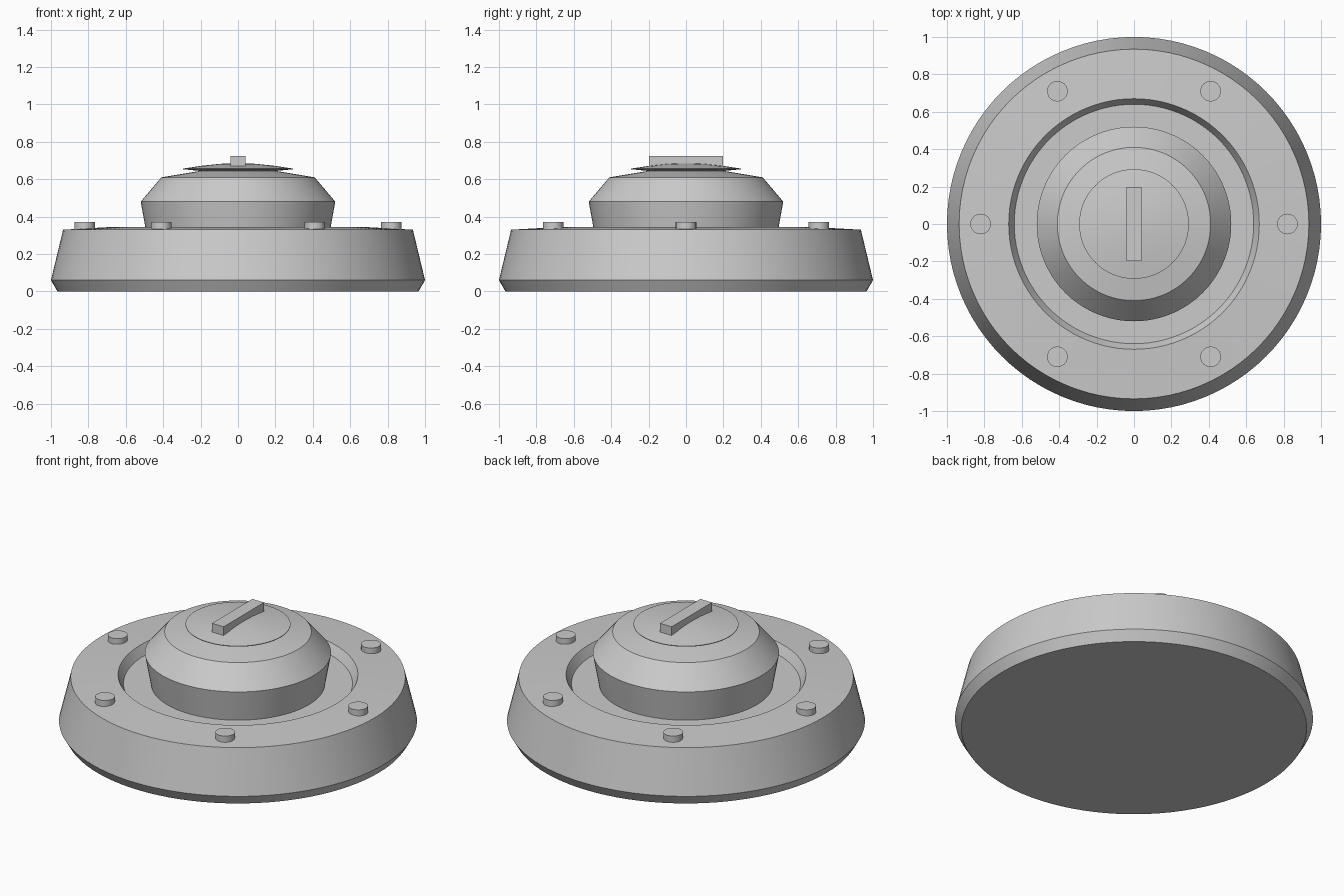
import bpy
import math

cube = bpy.data.objects.get("Cube")
if cube:
    bpy.data.objects.remove(cube, do_unlink=True)

# Single grey finish
grey = bpy.data.materials.new("plain_grey")
grey.use_nodes = True
colour = (0.6, 0.6, 0.6, 1)
grey.diffuse_color = colour
grey.node_tree.nodes["Principled BSDF"].inputs["Base Color"].default_value = colour


def finish(obj, name, angle=20):
    obj.name = name
    obj.data.materials.clear()
    obj.data.materials.append(grey)
    bpy.ops.object.select_all(action='DESELECT')
    obj.select_set(True)
    bpy.context.view_layer.objects.active = obj
    bpy.ops.object.shade_smooth_by_angle(angle=math.radians(angle))
    return obj


def lathe(name, profile, sides=96, angle=20):
    """Revolve (radius, height) points around z, bottom first; radius 0 is a pole."""
    verts, rings = [], []
    for r, z in profile:
        n = sides if r > 0 else 1
        rings.append(range(len(verts), len(verts) + n))
        verts += [(r * math.cos(math.tau * i / sides),
                   r * math.sin(math.tau * i / sides), z) for i in range(n)]
    faces = []
    for a, b in zip(rings, rings[1:]):
        for i in range(sides):
            j = (i + 1) % sides
            if len(a) == 1:
                faces.append((a[0], b[j], b[i]))
            elif len(b) == 1:
                faces.append((a[i], a[j], b[0]))
            else:
                faces.append((a[i], a[j], b[j], b[i]))
    mesh = bpy.data.meshes.new(name)
    mesh.from_pydata(verts, [], faces)
    obj = bpy.data.objects.new(name, mesh)
    bpy.context.collection.objects.link(obj)
    return finish(obj, name, angle)


# Wide base with a shallow recess in its top
lathe("base", [(0, 0), (0.965, 0), (1, 0.06), (0.935, 0.33),
               (0.67, 0.345), (0.64, 0.29), (0, 0.29)])

# Central hub, flared below and bevelled above
lathe("hub", [(0, 0.285), (0.485, 0.285), (0.52, 0.48),
              (0.41, 0.61), (0.2, 0.645), (0, 0.645)], angle=8)

# Thin domed cap
lathe("cap", [(0, 0.64), (0.2, 0.644), (0.293, 0.653), (0.293, 0.657),
              (0.2, 0.671), (0.1, 0.682), (0, 0.687)])

# Raised grip bar across the cap
bpy.ops.mesh.primitive_cube_add(size=1, location=(0, 0, 0.695))
grip = bpy.context.object
grip.scale = (0.08, 0.393, 0.06)
bpy.ops.object.transform_apply(location=False, rotation=False, scale=True)
finish(grip, "grip_bar")

# Ring of bolts
for i in range(6):
    a = math.tau * i / 6
    bpy.ops.mesh.primitive_cylinder_add(
        vertices=24, radius=0.055, depth=0.05,
        location=(0.82 * math.cos(a), 0.82 * math.sin(a), 0.347))
    finish(bpy.context.object, f"bolt_{i + 1}")
